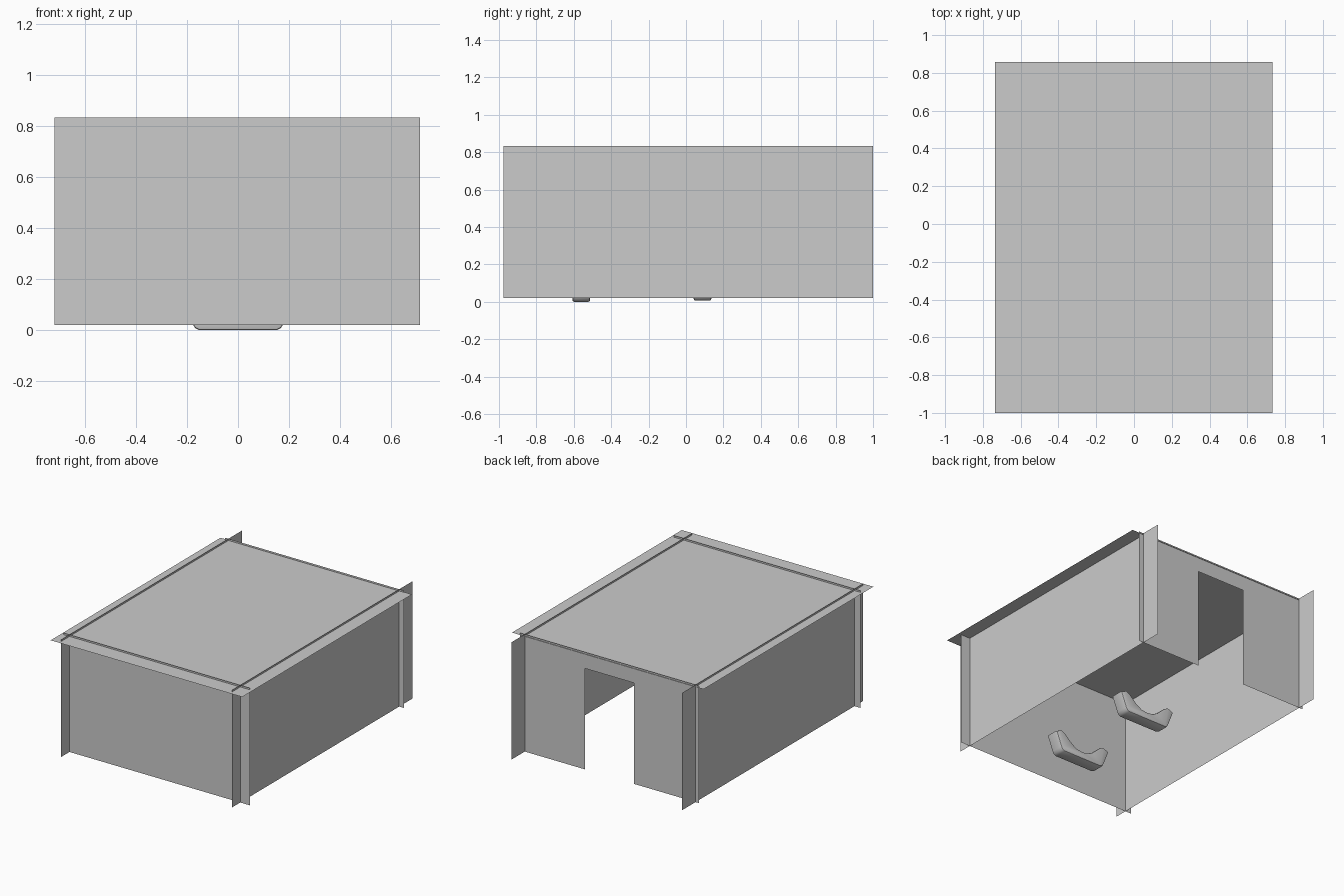
import bpy, bmesh

if "Cube" in bpy.data.objects:
    bpy.data.objects.remove(bpy.data.objects["Cube"])

Z0, Z1 = 0.021, 0.833          # wall bottom and top
ROOF_Z = 0.821


def sheet(name, points):
    """Single flat thin sheet from its outline."""
    me = bpy.data.meshes.new(name)
    me.from_pydata(points, [], [range(len(points))])
    ob = bpy.data.objects.new(name, me)
    bpy.context.collection.objects.link(ob)
    return ob


# side walls
for name, x in (("left_wall", -0.671), ("right_wall", 0.637)):
    sheet(name, [(x, -0.977, Z0), (x, 1.0, Z0), (x, 1.0, Z1), (x, -0.977, Z1)])

# front wall, plain
y = -0.885
sheet("front_wall", [(-0.718, y, Z0), (0.713, y, Z0), (0.713, y, Z1), (-0.718, y, Z1)])

# back wall with doorway
outline = [(-0.698, Z0), (-0.20, Z0), (-0.20, 0.72), (0.175, 0.72),
           (0.175, Z0), (0.673, Z0), (0.673, Z1), (-0.698, Z1)]
sheet("back_wall", [(px, 0.854, pz) for px, pz in outline])

# roof slightly below the wall tops
sheet("roof", [(-0.735, -1.0, ROOF_Z), (0.732, -1.0, ROOF_Z),
               (0.732, 0.858, ROOF_Z), (-0.735, 0.858, ROOF_Z)])

# half profile of the saddle-shaped bench: x, z
HALF = [(0.15, 0.0), (0.168, 0.008), (0.178, 0.025), (0.218, 0.128), (0.175, 0.147),
        (0.15, 0.136), (0.12, 0.110), (0.085, 0.078), (0.045, 0.056)]


def bench(name, cy, half_width=0.047):
    profile = HALF + [(0, 0.05)] + [(-px, pz) for px, pz in reversed(HALF)]
    bm = bmesh.new()
    face = bm.faces.new([bm.verts.new((px, cy - half_width, pz)) for px, pz in profile])
    ext = bmesh.ops.extrude_face_region(bm, geom=[face])
    verts = [v for v in ext["geom"] if isinstance(v, bmesh.types.BMVert)]
    bmesh.ops.translate(bm, verts=verts, vec=(0, 2 * half_width, 0))
    bmesh.ops.recalc_face_normals(bm, faces=bm.faces)
    # soften the two rims
    rims = [e for e in bm.edges if abs(e.verts[0].co.y - e.verts[1].co.y) < 1e-5]
    bmesh.ops.bevel(bm, geom=rims, offset=0.009, segments=2, profile=0.5,
                    affect='EDGES', clamp_overlap=True)
    me = bpy.data.meshes.new(name)
    bm.to_mesh(me)
    bm.free()
    ob = bpy.data.objects.new(name, me)
    bpy.context.collection.objects.link(ob)
    bpy.ops.object.select_all(action='DESELECT')
    ob.select_set(True)
    bpy.context.view_layer.objects.active = ob
    bpy.ops.object.shade_smooth_by_angle(angle=0.6)
    return ob


# benches
bench("front_bench", -0.56)
bench("rear_bench", 0.088).location.z = 0.006
